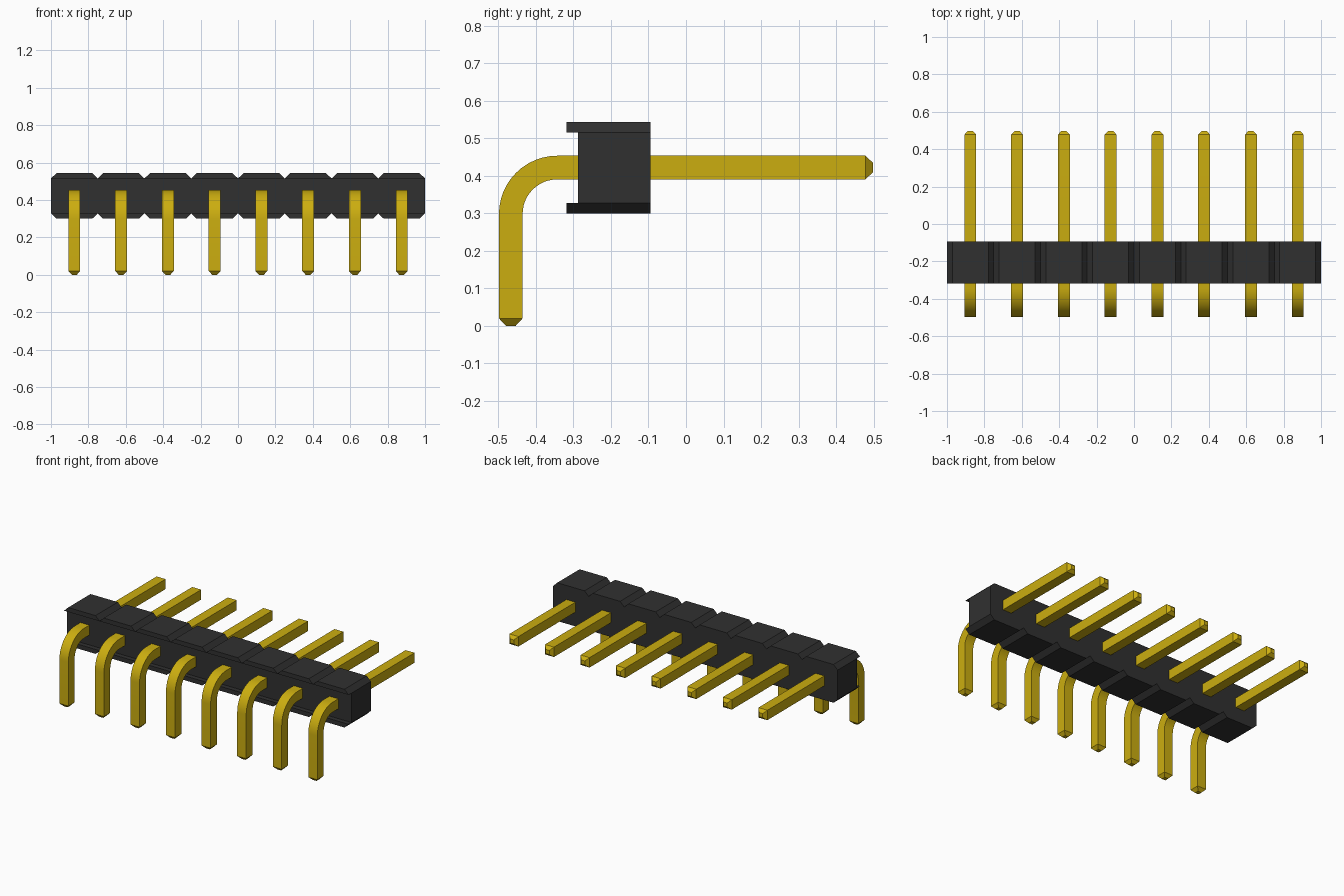
import bpy, bmesh, math
from mathutils import Vector

cube = bpy.data.objects.get("Cube")
if cube:
    bpy.data.objects.remove(cube, do_unlink=True)

COUNT, PITCH = 8, 0.25
BACK, FACE, LIP = -0.094, -0.288, -0.318      # housing depths along y
Z0, Z1, Z2, Z3 = 0.300, 0.328, 0.515, 0.543   # lower lip, core, upper lip heights


def material(name, rgb, rough):
    m = bpy.data.materials.new(name)
    m.use_nodes = True
    m.diffuse_color = (*rgb, 1)
    bsdf = m.node_tree.nodes["Principled BSDF"]
    bsdf.inputs["Base Color"].default_value = (*rgb, 1)
    bsdf.inputs["Roughness"].default_value = rough
    return m


black = material("black plastic", (0.03, 0.03, 0.03), 0.6)
gold = material("gold plating", (0.60, 0.42, 0.005), 0.4)


def loft(bm, rings):
    """Join equal vertex rings into a capped solid."""
    loops = [[bm.verts.new(p) for p in ring] for ring in rings]
    n = len(loops[0])
    for a, b in zip(loops, loops[1:]):
        for i in range(n):
            j = (i + 1) % n
            bm.faces.new((a[i], a[j], b[j], b[i]))
    bm.faces.new(loops[0][::-1])
    bm.faces.new(loops[-1])


def finish(bm, name, mat):
    bmesh.ops.recalc_face_normals(bm, faces=bm.faces)
    mesh = bpy.data.meshes.new(name)
    bm.to_mesh(mesh)
    bm.free()
    mesh.materials.append(mat)
    ob = bpy.data.objects.new(name, mesh)
    bpy.context.collection.objects.link(ob)
    return ob


def prism(bm, outline, y0, y1):
    loft(bm, [[(x, y, z) for x, z in outline] for y in (y0, y1)])


# Housing core, set back behind the lips at the front
bm = bmesh.new()
prism(bm, [(-1, Z1), (1, Z1), (1, Z2), (-1, Z2)], FACE, BACK)
finish(bm, "housing_core", black)

# Bevelled lips, one per pin; neighbouring bevels form the V notches
for name, zin, zout in (("upper_lips", Z2, Z3), ("lower_lips", Z1, Z0)):
    bm = bmesh.new()
    for i in range(COUNT):
        x = (i - (COUNT - 1) / 2) * PITCH
        h, c = PITCH / 2, PITCH / 2 - 0.029
        prism(bm, [(x - h, zin), (x + h, zin), (x + c, zout), (x - c, zout)], LIP, BACK)
    finish(bm, name, black)

# Right-angle pin: centre path points with direction and half width
R, CY, CZ, HALF, TIP = 0.124, -0.343, 0.298, 0.0315, 0.013
down, back = Vector((0, 0, 1)), Vector((0, 1, 0))
path = [(CY - R, 0.0, down, TIP), (CY - R, 0.02, down, HALF)]
STEPS = 12
for k in range(STEPS + 1):
    a = k / STEPS * math.pi / 2
    path.append((CY - R * math.cos(a), CZ + R * math.sin(a),
                 Vector((0, math.sin(a), math.cos(a))), HALF))
path += [(0.478, CZ + R, back, HALF), (0.498, CZ + R, back, TIP)]

rings = []
side = Vector((1, 0, 0))
for y, z, direction, w in path:
    up = side.cross(direction)
    centre = Vector((0, y, z))
    rings.append([centre + side * sx * w + up * sz * w
                  for sx, sz in ((-1, -1), (1, -1), (1, 1), (-1, 1))])
bm = bmesh.new()
loft(bm, rings)
pin = finish(bm, "pin_1", gold)
bpy.ops.object.select_all(action='DESELECT')
pin.select_set(True)
bpy.context.view_layer.objects.active = pin
bpy.ops.object.shade_smooth_by_angle(angle=math.radians(30))

# Repeat the pin along the row
pin.location.x = -(COUNT - 1) / 2 * PITCH
for i in range(1, COUNT):
    copy = pin.copy()
    copy.name = f"pin_{i + 1}"
    copy.location.x += i * PITCH
    bpy.context.collection.objects.link(copy)
